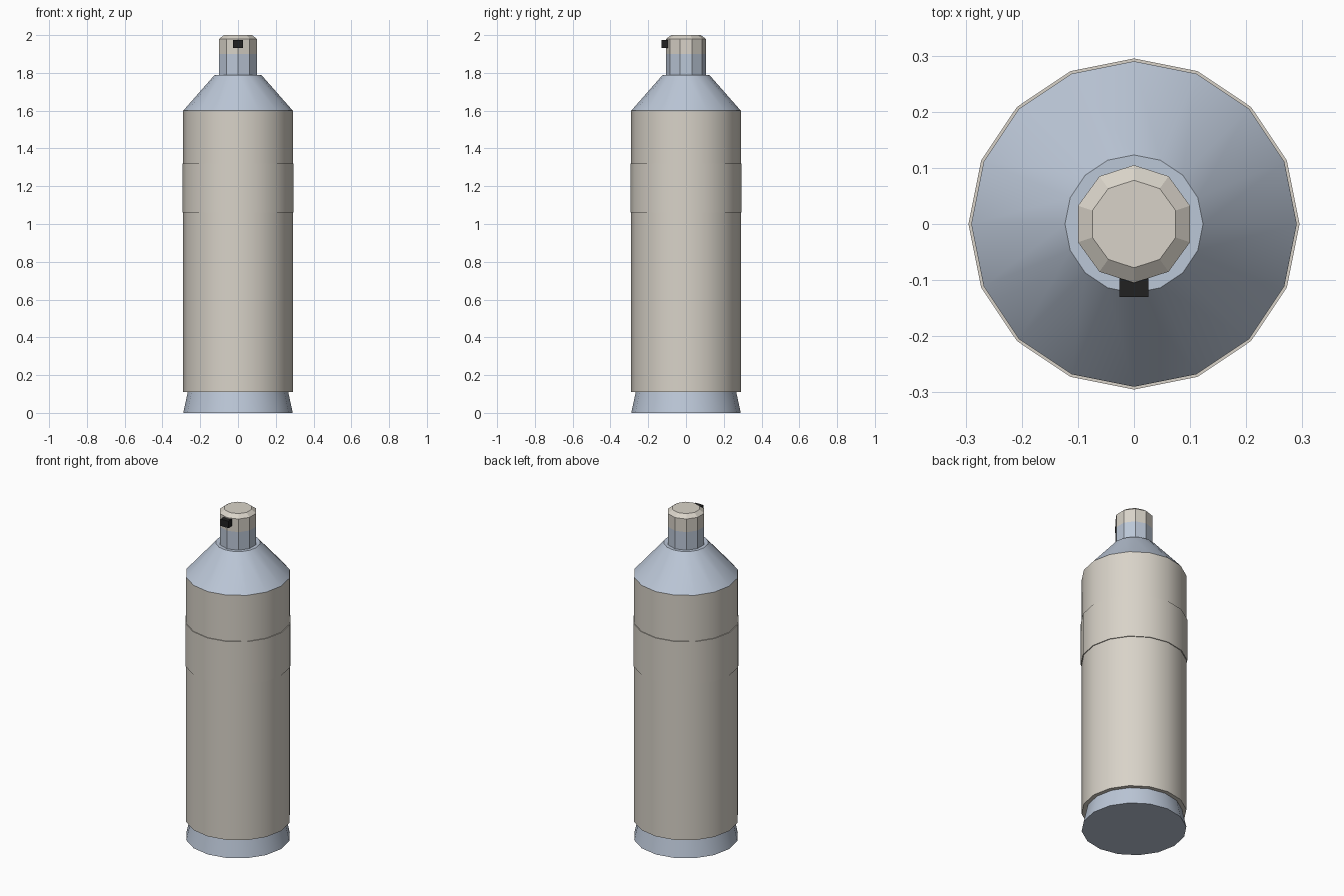
import bpy, bmesh, math

if "Cube" in bpy.data.objects:
    bpy.data.objects.remove(bpy.data.objects["Cube"])


def material(name, rgb):
    m = bpy.data.materials.new(name)
    m.diffuse_color = (*rgb, 1)
    m.use_nodes = True
    m.node_tree.nodes["Principled BSDF"].inputs["Base Color"].default_value = m.diffuse_color
    return m


CREAM = material("cream paint", (0.69, 0.65, 0.58))
METAL = material("blue grey metal", (0.50, 0.57, 0.68))
BLACK = material("black nozzle", (0.015, 0.015, 0.015))


def finish(name, bm, mats, smooth):
    bmesh.ops.recalc_face_normals(bm, faces=bm.faces)
    me = bpy.data.meshes.new(name)
    bm.to_mesh(me)
    bm.free()
    for m in mats:
        me.materials.append(m)
    ob = bpy.data.objects.new(name, me)
    bpy.context.collection.objects.link(ob)
    if smooth:
        bpy.ops.object.select_all(action='DESELECT')
        ob.select_set(True)
        bpy.context.view_layer.objects.active = ob
        bpy.ops.object.shade_smooth_by_angle(angle=math.radians(30))
    return ob


def lathe(name, profile, sides, mats, smooth=True, split_z=None):
    """Capped solid of revolution from (radius, z) points, one vertex on +y."""
    bm = bmesh.new()
    rings = []
    for r, z in profile:
        rings.append([bm.verts.new((r * math.sin(2 * math.pi * i / sides),
                                    r * math.cos(2 * math.pi * i / sides), z))
                      for i in range(sides)])
    for a, b in zip(rings, rings[1:]):
        for i in range(sides):
            j = (i + 1) % sides
            bm.faces.new((a[i], a[j], b[j], b[i]))
    bm.faces.new(rings[0])
    bm.faces.new(rings[-1])
    if split_z is not None:
        for f in bm.faces:
            f.material_index = int(f.calc_center_median().z > split_z)
    return finish(name, bm, mats, smooth)


# Flared foot, cylindrical body, raised band and conical shoulder
lathe("base_foot", [(0.29, 0), (0.266, 0.11)], 16, [METAL])
lathe("can_body", [(0.29, 0.11), (0.29, 1.60)], 16, [CREAM])
lathe("label_band", [(0.295, 1.06), (0.295, 1.32)], 16, [CREAM])
lathe("shoulder", [(0.29, 1.60), (0.123, 1.79)], 16, [METAL])

# Faceted button: metal collar below, cream cap above
lathe("spray_button", [(0.105, 1.79), (0.105, 1.90), (0.105, 1.98), (0.078, 2.0)],
      10, [METAL, CREAM], smooth=False, split_z=1.90)

# Nozzle block on the front of the button
bm = bmesh.new()
bmesh.ops.create_cube(bm, size=1)
for v in bm.verts:
    v.co = (v.co.x * 0.052, v.co.y * 0.05 - 0.105, v.co.z * 0.042 + 1.953)
finish("nozzle", bm, [BLACK], False)
